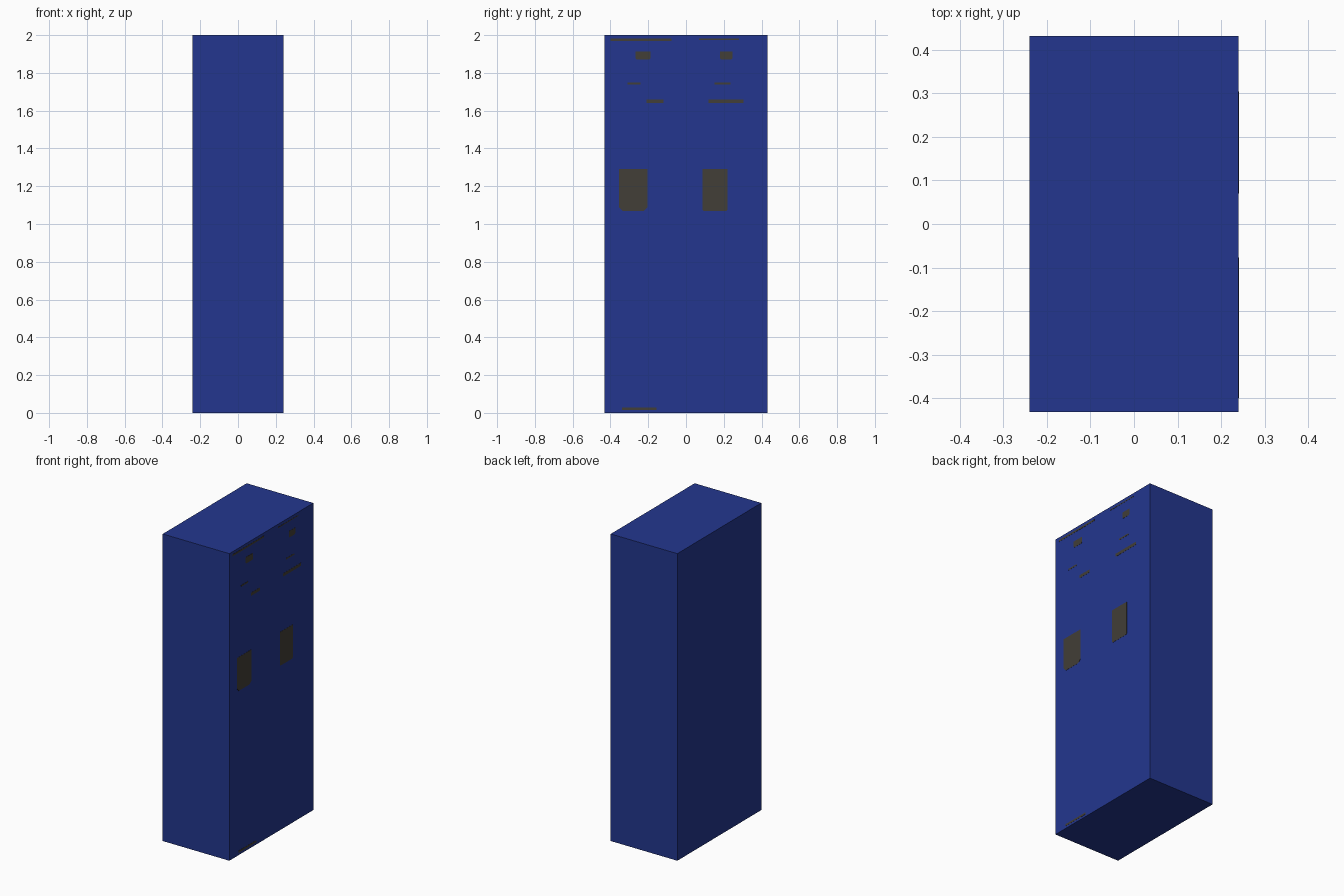
import bpy, bmesh

if "Cube" in bpy.data.objects:
    bpy.data.objects.remove(bpy.data.objects["Cube"])


def material(name, rgb):
    m = bpy.data.materials.new(name)
    m.diffuse_color = (*rgb, 1)
    m.use_nodes = True
    m.node_tree.nodes["Principled BSDF"].inputs["Base Color"].default_value = m.diffuse_color
    return m


blue = material("blue paint", (0.0168, 0.0375, 0.272))
grey = material("dark warm grey", (0.0545, 0.0482, 0.0382))

W, D, H = 0.48, 0.864, 2.0


def mesh_object(name, bm, mat):
    bmesh.ops.recalc_face_normals(bm, faces=bm.faces)
    me = bpy.data.meshes.new(name)
    bm.to_mesh(me)
    bm.free()
    me.materials.append(mat)
    ob = bpy.data.objects.new(name, me)
    bpy.context.collection.objects.link(ob)
    return ob


def plate(name, y0, y1, z0, z1, cut=0.0):
    """Thin plate on the +x face, with optionally clipped lower corners."""
    pts = [(y0, z1), (y0, z0 + cut), (y0 + cut, z0),
           (y1 - cut, z0), (y1, z0 + cut), (y1, z1)]
    if cut == 0:
        pts = [(y0, z0), (y1, z0), (y1, z1), (y0, z1)]
    bm = bmesh.new()
    face = bm.faces.new([bm.verts.new((W / 2 - 0.001, y, z)) for y, z in pts])
    ext = bmesh.ops.extrude_face_region(bm, geom=[face])["geom"]
    bmesh.ops.translate(bm, vec=(0.002, 0, 0),
                        verts=[v for v in ext if isinstance(v, bmesh.types.BMVert)])
    mesh_object(name, bm, grey)


# Cabinet body
bm = bmesh.new()
bmesh.ops.create_cube(bm, size=1)
bmesh.ops.scale(bm, vec=(W, D, H), verts=bm.verts)
bmesh.ops.translate(bm, vec=(0, 0, H / 2), verts=bm.verts)
mesh_object("cabinet_body", bm, blue)

# Door handles
plate("left_handle", -0.355, -0.203, 1.07, 1.29, 0.02)
plate("right_handle", 0.087, 0.22, 1.07, 1.29, 0.006)

# Name plate holders
plate("left_label", -0.267, -0.188, 1.87, 1.912, 0.008)
plate("right_label", 0.18, 0.246, 1.87, 1.912, 0.008)

# Vent slots and seams: y range, z range
slots = [(-0.31, -0.24, 1.738, 1.748), (0.15, 0.235, 1.738, 1.748),
         (-0.21, -0.12, 1.64, 1.66), (0.12, 0.305, 1.64, 1.66),
         (-0.40, -0.077, 1.97, 1.982), (0.07, 0.28, 1.975, 1.981),
         (-0.34, -0.156, 0.015, 0.028)]
for i, s in enumerate(slots):
    plate(f"vent_slot_{i + 1}", *s)
